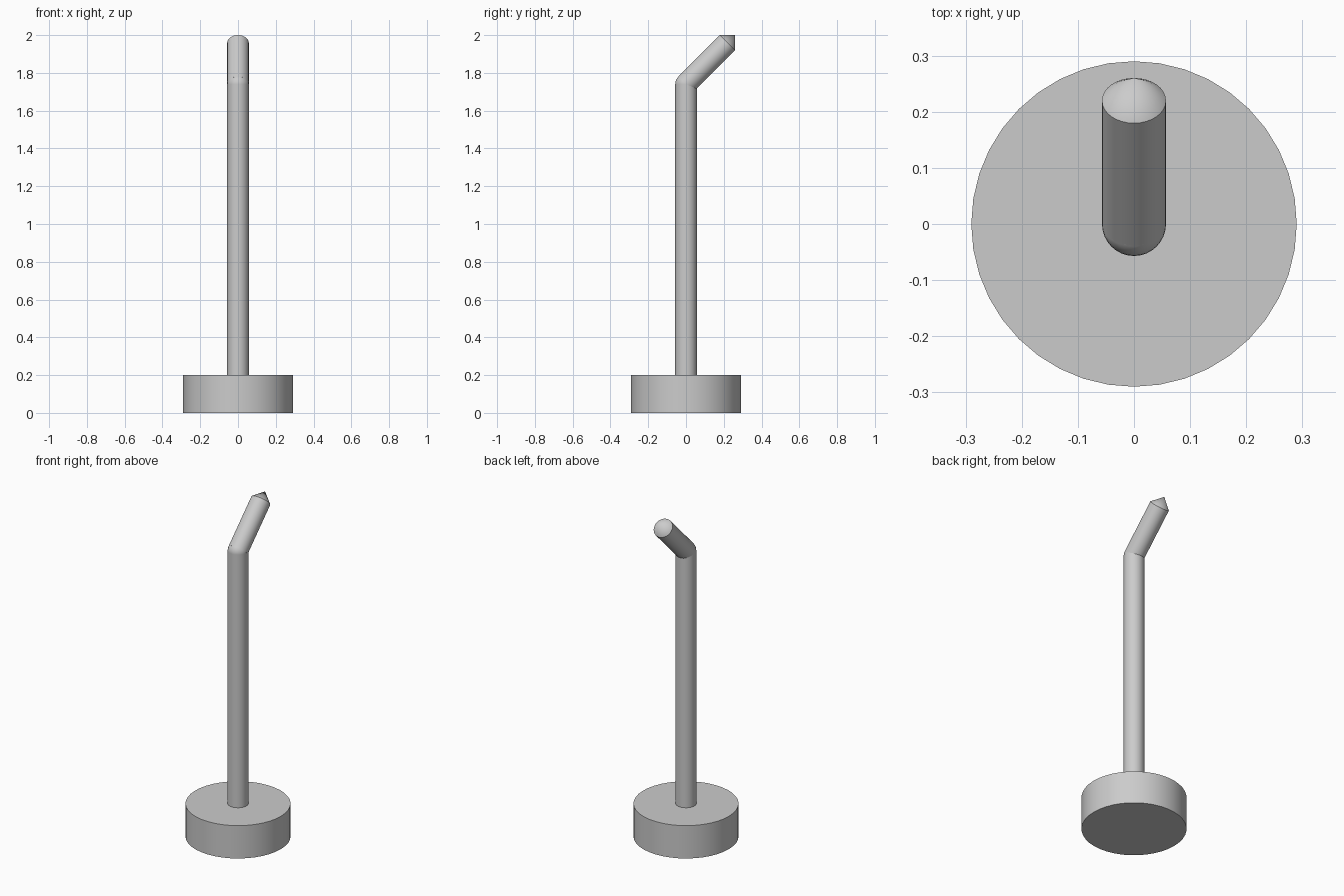
import bpy
from math import radians
from mathutils import Vector

cube = bpy.data.objects.get("Cube")
if cube:
    bpy.data.objects.remove(cube, do_unlink=True)

grey = bpy.data.materials.new("plain_grey")
grey.use_nodes = True
colour = (0.6, 0.6, 0.6, 1)
grey.diffuse_color = colour
grey.node_tree.nodes["Principled BSDF"].inputs["Base Color"].default_value = colour

ROD = 0.057
TILT = radians(45)
elbow = Vector((0, 0, 1.74))
axis = Vector((0, 1, 1)).normalized()
ARM = 0.311


def finish(name):
    ob = bpy.context.object
    ob.name = name
    ob.data.materials.append(grey)
    bpy.ops.object.shade_smooth_by_angle(angle=radians(30))


def cone(name, r1, r2, depth, start, direction=Vector((0, 0, 1)), tilt=0, sides=32):
    bpy.ops.mesh.primitive_cone_add(vertices=sides, radius1=r1, radius2=r2, depth=depth,
                                    location=start + direction * depth / 2,
                                    rotation=(-tilt, 0, 0))
    finish(name)


# Heavy round foot and upright rod
cone("base", 0.29, 0.29, 0.2, Vector((0, 0, 0)), sides=40)
cone("post", ROD, ROD, elbow.z - 0.2, Vector((0, 0, 0.2)))

# Rounded elbow joining the post to the leaning arm
bpy.ops.mesh.primitive_uv_sphere_add(segments=32, ring_count=16, radius=ROD, location=elbow)
finish("elbow")

# Leaning arm with a pointed tip
cone("arm", ROD, ROD, ARM, elbow, axis, TILT)
cone("tip", ROD, 0, ROD, elbow + axis * ARM, axis, TILT)
